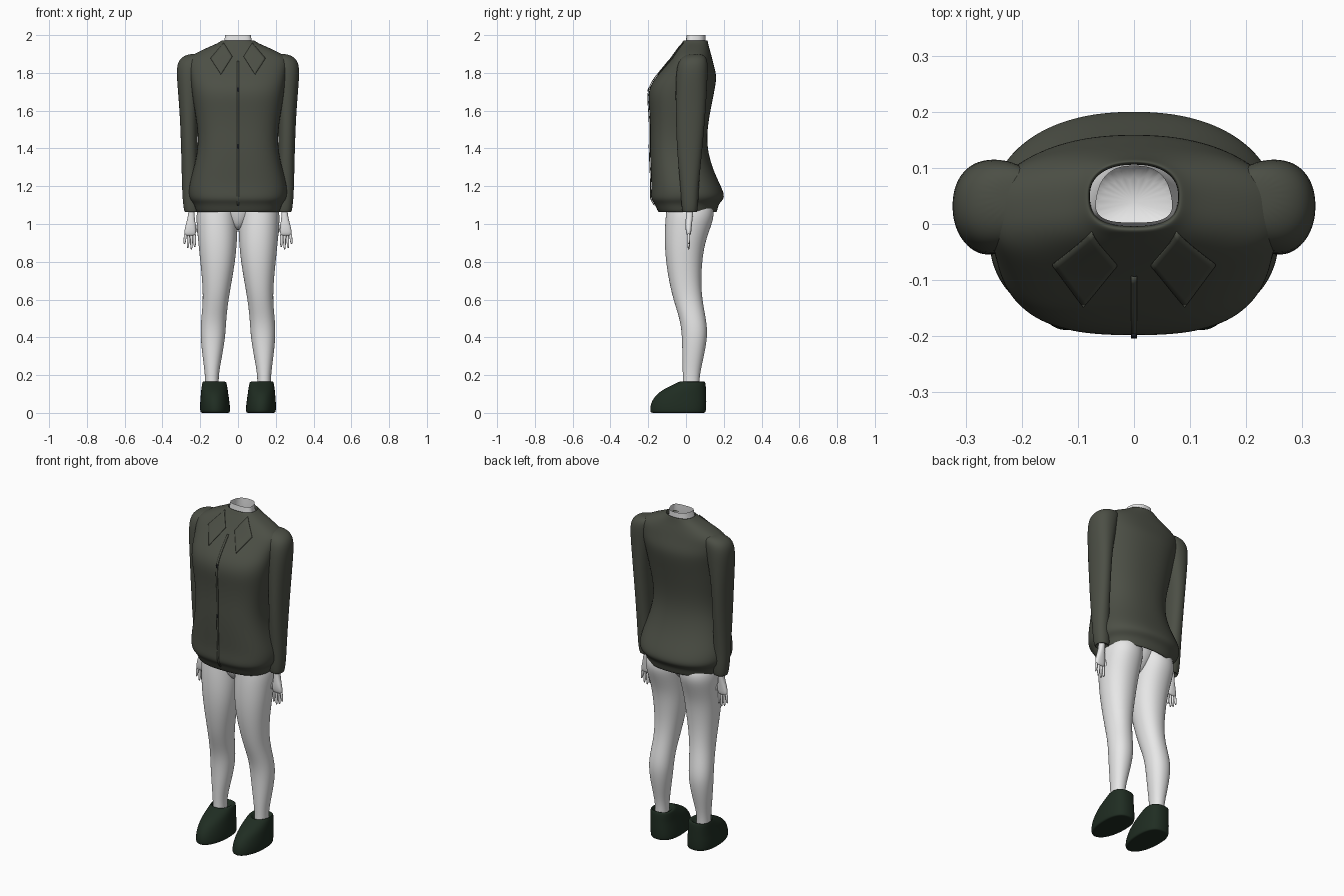
import bpy, bmesh
from math import sin, cos, pi
from mathutils import Vector
from mathutils.bvhtree import BVHTree

if "Cube" in bpy.data.objects:
    bpy.data.objects.remove(bpy.data.objects["Cube"])


def material(name, rgb):
    m = bpy.data.materials.new(name)
    m.use_nodes = True
    color = (*rgb, 1)
    m.diffuse_color = color
    m.node_tree.nodes["Principled BSDF"].inputs["Base Color"].default_value = color
    return m


KNIT = material("olive knit", (0.072, 0.078, 0.06))
SKIN = material("pale skin", (0.8, 0.8, 0.8))
SHOE = material("dark green", (0.014, 0.026, 0.016))
PULL = material("dark metal", (0.02, 0.022, 0.03))


def finish(name, bm, mat, mirror, levels):
    bmesh.ops.recalc_face_normals(bm, faces=bm.faces)
    for f in bm.faces:
        f.smooth = True
    mesh = bpy.data.meshes.new(name)
    bm.to_mesh(mesh)
    bm.free()
    mesh.materials.append(mat)
    obj = bpy.data.objects.new(name, mesh)
    bpy.context.collection.objects.link(obj)
    if mirror:
        mod = obj.modifiers.new("Mirror", "MIRROR")
        mod.use_mirror_merge = False
    if levels:
        mod = obj.modifiers.new("Subdivision", "SUBSURF")
        mod.levels = mod.render_levels = levels
    return obj


def loft(name, rings, mat, caps=(True, True), mirror=True, seg=24,
         front=2.0, back=2.0, taper=0.0, levels=2):
    """Skin rounded rings (z, x0, x1, y0, y1); taper narrows the back."""
    bm = bmesh.new()
    loops = []
    for z, x0, x1, y0, y1 in rings:
        loop = []
        for i in range(seg):
            a = 2 * pi * i / seg
            c, s = cos(a), sin(a)
            p = 2 / (front if s < 0 else back)
            u = abs(c) ** p * (1 if c > 0 else -1)
            v = abs(s) ** p * (1 if s > 0 else -1)
            loop.append(bm.verts.new(((x0 + x1) / 2 + u * (1 - taper * v) * (x1 - x0) / 2,
                                      (y0 + y1) / 2 + v * (y1 - y0) / 2, z)))
        loops.append(loop)
    for a, b in zip(loops, loops[1:]):
        for i in range(seg):
            j = (i + 1) % seg
            bm.faces.new((a[i], a[j], b[j], b[i]))
    for use, loop in zip(caps, (loops[0], loops[-1])):
        if use:
            bm.faces.new(loop)
    return finish(name, bm, mat, mirror, levels)


# Sweater body: half width, front and back depth at each height
body = [(1.10, .18, -.11, .13), (1.062, .205, -.135, .155), (1.06, .222, -.148, .165),
        (1.105, .232, -.165, .172), (1.125, .252, -.183, .195), (1.15, .262, -.187, .206),
        (1.2, .262, -.183, .186), (1.29, .236, -.188, .142), (1.4, .212, -.192, .112),
        (1.5, .214, -.19, .113), (1.6, .23, -.194, .13), (1.68, .243, -.203, .146),
        (1.74, .25, -.188, .158), (1.79, .256, -.15, .162), (1.84, .265, -.108, .148),
        (1.88, .265, -.076, .138), (1.91, .215, -.055, .13), (1.937, .155, -.037, .122),
        (1.958, .105, -.022, .117), (1.973, .086, -.014, .114), (1.973, .08, -.006, .108),
        (1.95, .079, -.004, .106)]
sweater = loft("sweater_body", [(z, -w, w, f, b) for z, w, f, b in body], KNIT,
               (False, False), False, 32, 2.7, 2.25)

# Sleeves
loft("sleeves", [(1.902, .17, .25, .02, .08), (1.888, .16, .295, -.02, .105),
                 (1.85, .17, .327, -.048, .118), (1.75, .19, .323, -.056, .113),
                 (1.6, .215, .309, -.055, .105), (1.4, .213, .301, -.05, .087),
                 (1.2, .212, .297, -.03, .067), (1.12, .205, .293, -.026, .066),
                 (1.065, .205, .285, -.02, .06), (1.06, .212, .278, -.014, .054),
                 (1.08, .22, .272, -.008, .048)], KNIT, front=2.2, back=2.2)

# Open neck
loft("neck", [(1.7, -.12, .12, -.04, .12), (1.85, -.1, .1, -.02, .11),
              (1.94, -.074, .074, -.002, .103), (2.0, -.066, .066, .002, .104)],
     SKIN, (True, False), False, front=3, back=2.6, taper=.17)

# Legs and pelvis
loft("legs", [(1.14, .0, .2, -.1, .13), (1.06, .0, .222, -.106, .153),
              (1.0, .001, .22, -.112, .138), (.9, .005, .211, -.114, .1),
              (.8, .015, .2, -.107, .086), (.7, .032, .19, -.091, .08),
              (.6, .05, .185, -.068, .086), (.5, .062, .195, -.034, .106),
              (.42, .065, .2, -.022, .116), (.32, .08, .191, -.02, .1),
              (.22, .1, .177, -.018, .076), (.16, .103, .173, -.016, .07),
              (.08, .1, .175, -.02, .07)], SKIN, front=2.15, back=2.15)
loft("pelvis", [(1.14, -.16, .16, -.1, .12), (1.06, -.11, .11, -.09, .11),
                (1.0, -.055, .055, -.07, .07), (.968, -.02, .02, -.04, .03)], SKIN, mirror=False)

# Shoes
loft("shoes", [(0, .06, .182, -.165, .09), (0, .045, .197, -.187, .103),
               (.012, .041, .201, -.192, .107), (.05, .044, .201, -.188, .109),
               (.085, .049, .198, -.168, .108), (.112, .053, .196, -.14, .107),
               (.135, .056, .193, -.1, .106), (.155, .06, .19, -.058, .104),
               (.167, .064, .187, -.035, .1), (.164, .08, .182, -.026, .088),
               (.14, .095, .178, -.02, .075)], SHOE, front=2.1, back=2.5, taper=-.08)

# Hands
loft("palms", [(1.1, .23, .262, 0, .04), (1.045, .231, .263, 0, .037),
               (1.0, .224, .276, -.004, .032), (.965, .221, .285, -.002, .029),
               (.945, .223, .284, .002, .026), (.938, .23, .278, .008, .02)],
     SKIN, seg=16, front=2.5, back=2.5, levels=1)


def finger(name, x_base, z_base, x_tip, z_tip, radius):
    rings = []
    for t, r in ((0, 1), (.5, 1), (.85, .85), (.97, .5), (1, .15)):
        x, z = x_base + (x_tip - x_base) * t, z_base + (z_tip - z_base) * t
        rings.append((z, x - r * radius, x + r * radius, .014 - r * radius, .014 + r * radius))
    loft(name, rings, SKIN, seg=10, levels=1)


for name, xb, xt, zt in (("little", .277, .284, .893), ("ring", .261, .266, .872),
                         ("middle", .245, .247, .865), ("index", .23, .229, .877)):
    finger(name + "_fingers", xb, .955, xt, zt, .0078)
finger("thumbs", .226, 1.0, .198, .925, .009)

# Plates that lie on the front of the sweater
bpy.context.view_layer.update()
surface = BVHTree.FromObject(sweater, bpy.context.evaluated_depsgraph_get())


def plate(name, corners, mat, nx, nz, lift, mirror=False):
    """Four-cornered patch projected onto the sweater front."""
    a, b, c, d = [Vector(p) for p in corners]
    bm = bmesh.new()
    grid = []
    for i in range(nx + 1):
        row = []
        for j in range(nz + 1):
            s, t = i / nx, j / nz
            p = a.lerp(b, s).lerp(d.lerp(c, s), t)
            hit, normal, _, _ = surface.ray_cast(Vector((p.x, -1, p.y)), Vector((0, 1, 0)))
            if hit is None:
                hit, normal = Vector((p.x, 0, p.y)), Vector((0, -1, 0))
            if normal.y > 0:
                normal = -normal
            row.append(bm.verts.new(hit + normal * lift))
        grid.append(row)
    for i in range(nx):
        for j in range(nz):
            bm.faces.new((grid[i][j], grid[i + 1][j], grid[i + 1][j + 1], grid[i][j + 1]))
    obj = finish(name, bm, mat, mirror, 0)
    mod = obj.modifiers.new("Thickness", "SOLIDIFY")
    mod.thickness = .004
    mod.offset = 0


plate("collar_points", ((.075, 1.957), (.145, 1.875), (.09, 1.79), (.03, 1.885)),
      KNIT, 10, 10, .003, True)
plate("zip_strip", ((-.005, 1.1), (.005, 1.1), (.005, 1.86), (-.005, 1.86)), KNIT, 2, 60, .004)
for k, z in enumerate((1.41, 1.71)):
    plate("zip_pull_%d" % (k + 1), ((-.004, z - .01), (.004, z - .01), (.004, z + .01),
                                    (-.004, z + .01)), PULL, 2, 4, .007)
